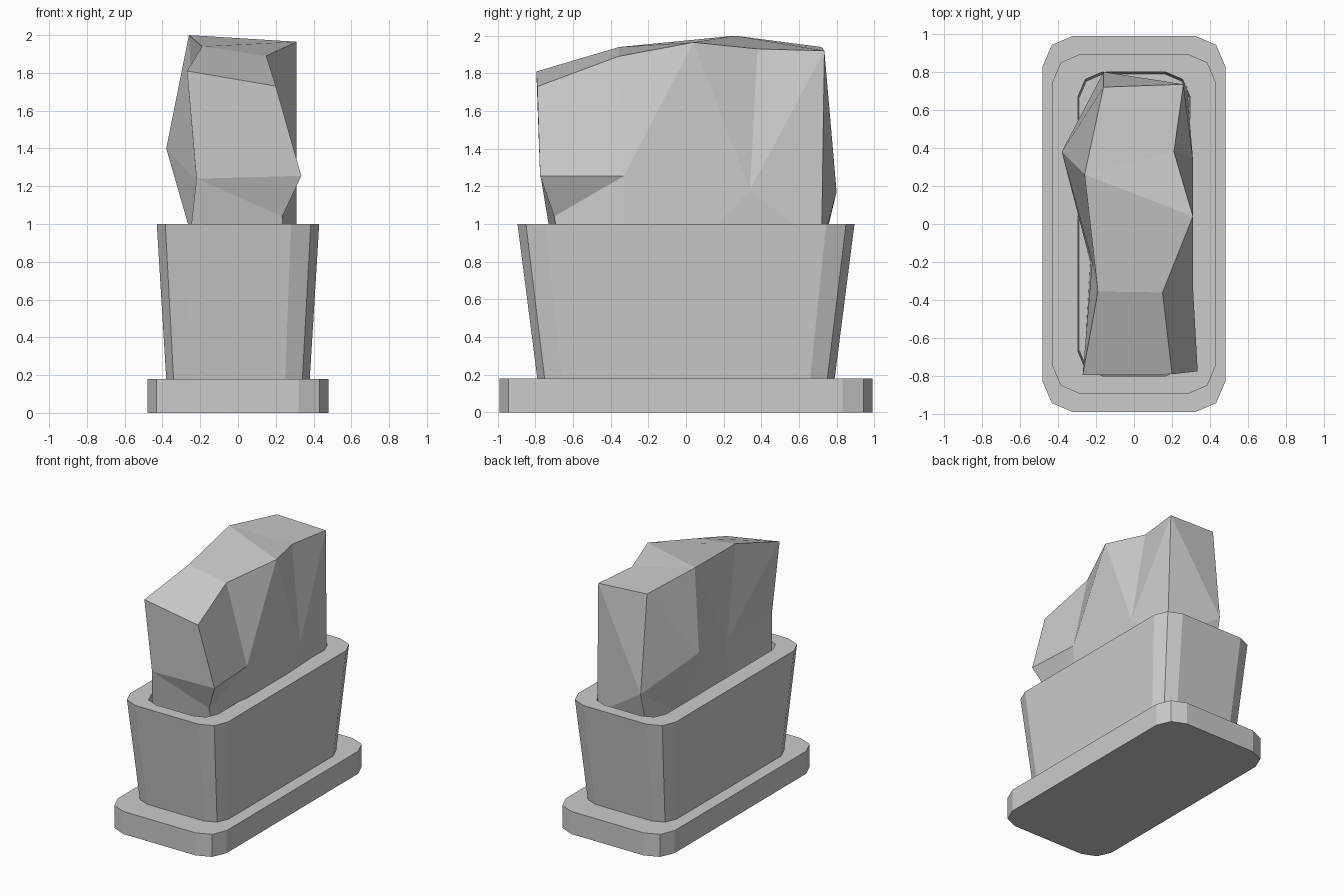
import bpy, bmesh

if "Cube" in bpy.data.objects:
    bpy.data.objects.remove(bpy.data.objects["Cube"])


def outline(hx, hy, c):
    # rectangle with two-segment chamfered corners, counter-clockwise
    q = [(hx, hy - c), (hx - 0.3 * c, hy - 0.3 * c), (hx - c, hy)]
    return (q + [(-x, y) for x, y in reversed(q)]
            + [(-x, -y) for x, y in q] + [(x, -y) for x, y in reversed(q)])


def finish(name, bm):
    bmesh.ops.recalc_face_normals(bm, faces=bm.faces)
    me = bpy.data.meshes.new(name)
    bm.to_mesh(me)
    bm.free()
    ob = bpy.data.objects.new(name, me)
    bpy.context.collection.objects.link(ob)
    return ob


def loft(name, sections):
    # skin a stack of (half_x, half_y, corner, z) sections and cap both ends
    bm = bmesh.new()
    rings = [[bm.verts.new((x, y, z)) for x, y in outline(hx, hy, c)]
             for hx, hy, c, z in sections]
    n = len(rings[0])
    for a, b in zip(rings, rings[1:]):
        for i in range(n):
            j = (i + 1) % n
            bm.faces.new((a[i], a[j], b[j], b[i]))
    bm.faces.new(rings[0])
    bm.faces.new(rings[-1])
    return finish(name, bm)


# Tray under the pot
loft("base_tray", [(0.48, 0.99, 0.16, 0), (0.48, 0.99, 0.16, 0.18)])

# Tapered pot with a rim and a recessed soil surface
loft("planter_pot", [(0.38, 0.79, 0.13, 0.18), (0.43, 0.895, 0.15, 1.0),
                     (0.295, 0.80, 0.13, 1.0), (0.29, 0.79, 0.13, 0.9)])

# Faceted hedge: R/L = top edge right/left, M/N = middle, B/C = bottom
points = {
    "R0": (.20, -.79, 1.73), "R1": (.15, -.36, 1.89), "R2": (.31, .04, 1.965),
    "R3": (.21, .38, 1.93), "R4": (.26, .735, 1.92),
    "L0": (-.27, -.795, 1.81), "L1": (-.19, -.355, 1.94),
    "L2": (-.26, .26, 2.0), "L4": (-.16, .72, 1.94),
    "M0": (.335, -.775, 1.255), "M1": (.31, -.33, 1.255), "M2": (.31, .34, 1.18),
    "N0": (-.22, -.77, 1.24), "N2": (-.22, -.2, 1.23),
    "N3": (-.38, .38, 1.4), "N4": (-.16, .80, 1.17),
    "K0": (.235, -.70, 1.04),
    "B0": (.24, -.67, .88), "B1": (.31, -.33, .88), "B2": (.31, .05, .88),
    "B4": (.28, .72, .88), "C0": (-.26, -.71, .88), "C2": (-.23, -.2, .88),
    "C3": (-.2, .38, .88), "C4": (-.16, .73, .88),
}
faces = [
    "L0 L1 R1 R0", "L1 L2 R2 R1", "L2 R3 R2", "L2 L4 R4 R3",   # top
    "L0 R0 M0 N0", "N0 M0 K0", "N0 K0 C0", "C0 K0 B0",         # front
    "R0 R1 M1 M0", "R1 R2 M1", "R2 M2 M1", "R2 R3 M2",         # right
    "R3 R4 M2", "R4 B4 M2", "M0 M1 K0", "K0 M1 B1", "K0 B1 B0",
    "M1 M2 B2", "M1 B2 B1", "M2 B4 B2",
    "L0 N0 N2", "L0 N2 L1", "L1 N2 L2", "L2 N2 N3", "L2 N3 L4",  # left
    "L4 N3 N4", "N0 C0 N2", "C0 C2 N2", "N2 C2 N3", "C2 C3 N3",
    "N3 C3 N4", "C3 C4 N4",
    "R4 L4 N4", "R4 N4 B4", "N4 C4 B4",                        # back
    "B0 B1 B2 B4 C4 C3 C2 C0",                                 # underside
]
bm = bmesh.new()
v = {k: bm.verts.new(p) for k, p in points.items()}
for f in faces:
    bm.faces.new([v[k] for k in f.split()])
finish("hedge", bm)
